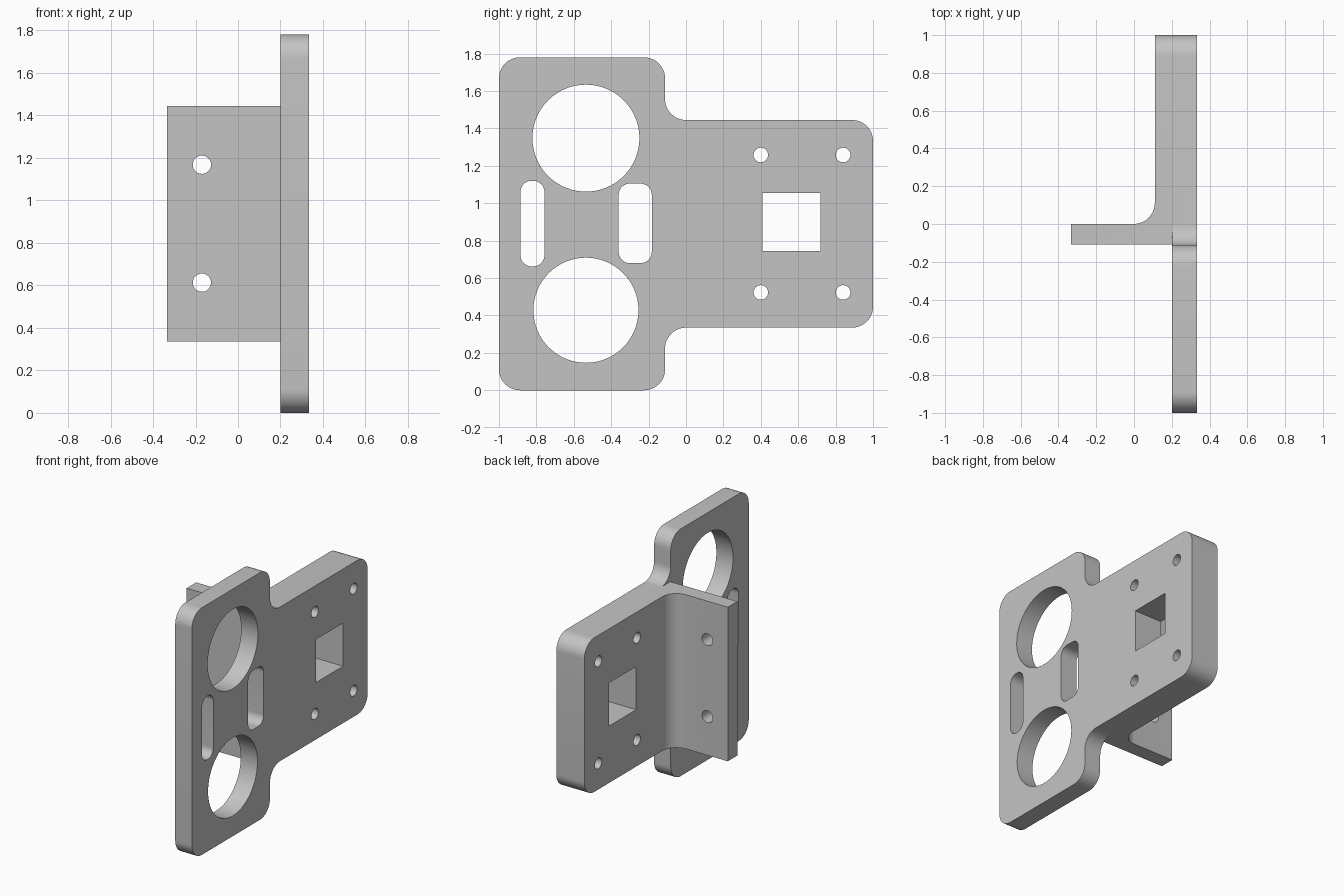
import bpy, bmesh, math
from mathutils import Vector

cube = bpy.data.objects.get("Cube")
if cube:
    bpy.data.objects.remove(cube, do_unlink=True)

grey = bpy.data.materials.new("plain grey")
grey.use_nodes = True
colour = (0.55, 0.55, 0.55, 1)
grey.diffuse_color = colour
grey.node_tree.nodes["Principled BSDF"].inputs["Base Color"].default_value = colour


def rounded(corners, steps=12):
    """Turn (u, v, radius) right-angle corners into an outline with arcs."""
    points = []
    for i, (u, v, r) in enumerate(corners):
        p = Vector((u, v))
        if not r:
            points.append(p)
            continue
        before = (Vector(corners[i - 1][:2]) - p).normalized()
        after = (Vector(corners[(i + 1) % len(corners)][:2]) - p).normalized()
        centre = p + (before + after) * r
        for k in range(steps + 1):
            t = k / steps * math.pi / 2
            points.append(centre - r * (after * math.cos(t) + before * math.sin(t)))
    return points


def box(u0, u1, v0, v1, r=0):
    return rounded([(u0, v0, r), (u1, v0, r), (u1, v1, r), (u0, v1, r)])


def circle(u, v, r, sides=64):
    return [Vector((u + r * math.cos(a), v + r * math.sin(a)))
            for a in (math.tau * k / sides for k in range(sides))]


def prism(name, outline, axis, lo, hi):
    """Extrude an outline along an axis."""
    place = {"X": lambda u, v, w: (w, u, v),
             "Y": lambda u, v, w: (u, w, v),
             "Z": lambda u, v, w: (u, v, w)}[axis]
    bm = bmesh.new()
    low, high = ([bm.verts.new(place(p.x, p.y, w)) for p in outline] for w in (lo, hi))
    bm.faces.new(low)
    bm.faces.new(high)
    for i in range(len(low)):
        bm.faces.new((low[i - 1], low[i], high[i], high[i - 1]))
    bmesh.ops.recalc_face_normals(bm, faces=bm.faces)
    mesh = bpy.data.meshes.new(name)
    bm.to_mesh(mesh)
    bm.free()
    mesh.materials.append(grey)
    obj = bpy.data.objects.new(name, mesh)
    bpy.context.collection.objects.link(obj)
    return obj


def combine(target, other, operation):
    """Apply a boolean and discard the helper."""
    mod = target.modifiers.new(operation, "BOOLEAN")
    mod.operation, mod.solver, mod.object = operation, "EXACT", other
    bpy.context.view_layer.objects.active = target
    bpy.ops.object.modifier_apply(modifier=mod.name)
    bpy.data.objects.remove(other, do_unlink=True)


R = 0.112              # common corner radius
FACE, BACK = 0.333, 0.2  # plate thickness in x
LOW, HIGH, TOP = 0.335, 1.445, 1.78
NECK = -0.112

# Flat plate with wide front and narrower rear
plate = prism("mounting_plate", rounded([
    (-1, 0, R), (NECK, 0, R), (NECK, LOW, R), (1, LOW, R),
    (1, HIGH, R), (NECK, HIGH, R), (NECK, TOP, R), (-1, TOP, R)]), "X", BACK, FACE)

# Thickened rear with side flange and inner fillet
bracket = prism("side_flange", rounded([
    (-FACE, -0.108, 0), (0.25, -0.108, 0), (0.25, 1.2, 0),
    (0.11, 1.2, 0), (0.11, 0, R), (-FACE, 0, 0)]), "Z", 0, TOP)
trim = prism("trim", box(-0.5, 1, LOW, HIGH, R), "X", -1, BACK)
combine(bracket, trim, "INTERSECT")
combine(plate, bracket, "UNION")

# Openings through the plate: large rounds, slots, square window, screw holes
openings = [circle(-0.535, 1.348, 0.286), circle(-0.535, 0.428, 0.281),
            box(-0.885, -0.757, 0.662, 1.12, 0.06),
            box(-0.36, -0.183, 0.68, 1.105, 0.06),
            box(0.41, 0.72, 0.745, 1.055)]
openings += [circle(y, z, 0.039, 32) for y in (0.4, 0.84) for z in (0.523, 1.258)]
for outline in openings:
    combine(plate, prism("cutter", outline, "X", 0.05, 0.5), "DIFFERENCE")

# Screw holes through the flange
for z in (0.613, 1.168):
    combine(plate, prism("cutter", circle(-0.17, z, 0.043, 32), "Y", -0.3, 0.2), "DIFFERENCE")

# Smooth arcs, crisp edges
bpy.ops.object.select_all(action="DESELECT")
plate.select_set(True)
bpy.context.view_layer.objects.active = plate
bpy.ops.object.shade_smooth_by_angle(angle=math.radians(30))
